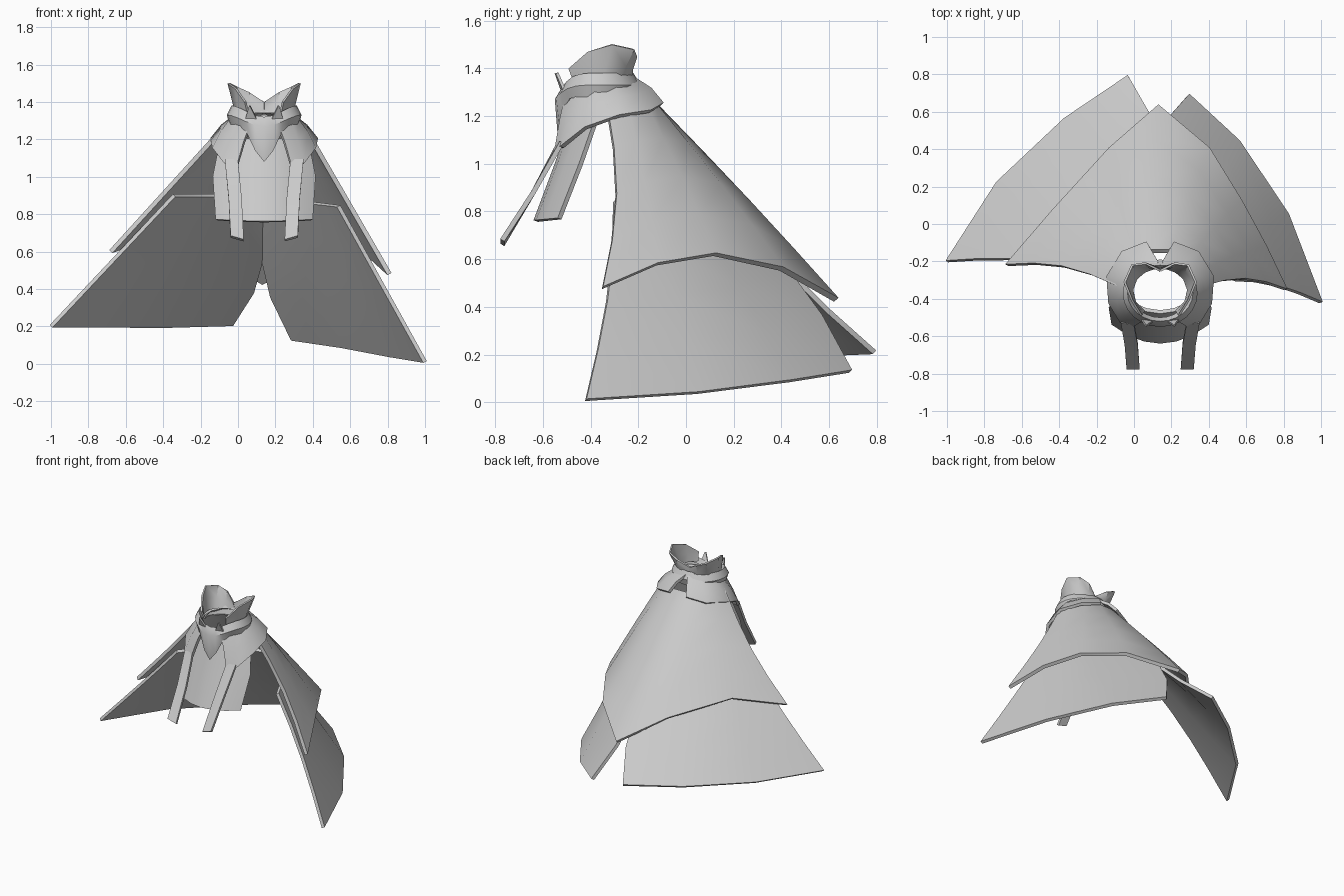
import bpy
from math import sin, cos, pi, radians
from mathutils import Vector

if "Cube" in bpy.data.objects:
    bpy.data.objects.remove(bpy.data.objects["Cube"])

# One plain cloth colour
cloth = bpy.data.materials.new("grey_cloth")
cloth.use_nodes = True
cloth.diffuse_color = (0.6, 0.6, 0.6, 1)
cloth.node_tree.nodes["Principled BSDF"].inputs["Base Color"].default_value = cloth.diffuse_color

CENTRE = 0.14  # the garment hangs around this x


def sheet(name, columns, thick=0.02, mirror=False, closed=False):
    """Loft a cloth sheet through columns of points, x measured from CENTRE."""
    rows, count = len(columns[0]), len(columns)
    verts = [tuple(p) for col in columns for p in col]
    faces = []
    for c in range(count if closed else count - 1):
        d = (c + 1) % count
        for r in range(rows - 1):
            faces.append((c * rows + r, c * rows + r + 1, d * rows + r + 1, d * rows + r))
    mesh = bpy.data.meshes.new(name)
    mesh.from_pydata(verts, [], faces)
    mesh.materials.append(cloth)
    ob = bpy.data.objects.new(name, mesh)
    ob.location.x = CENTRE
    bpy.context.collection.objects.link(ob)
    bpy.ops.object.select_all(action='DESELECT')
    bpy.context.view_layer.objects.active = ob
    ob.select_set(True)
    if thick:
        mod = ob.modifiers.new("thickness", 'SOLIDIFY')
        mod.thickness, mod.offset = thick, 0
        bpy.ops.object.modifier_apply(modifier=mod.name)
    if mirror:
        mod = ob.modifiers.new("mirror", 'MIRROR')
        bpy.ops.object.modifier_apply(modifier=mod.name)
    bpy.ops.object.mode_set(mode='EDIT')
    bpy.ops.mesh.select_all(action='SELECT')
    bpy.ops.mesh.normals_make_consistent(inside=False)
    bpy.ops.object.mode_set(mode='OBJECT')
    bpy.ops.object.shade_smooth_by_angle(angle=radians(40))
    return ob


def ring(angle, rx, ry, z, y=-0.36):
    a = radians(angle)
    return Vector((rx * cos(a), y + ry * sin(a), z))


def hang(neck, hem, start=0.0, bow=0.0, knee=None):
    """A column of cloth from the neck to the hem, optionally bowed back or bent."""
    hem = Vector(hem) - Vector((CENTRE, 0, 0))
    col = []
    for i in range(5):
        t = start + (1 - start) * i / 4
        p = neck.lerp(hem, t)
        if knee:
            p = neck.lerp(knee, t / 0.75) if t < 0.75 else knee.lerp(hem, (t - 0.75) * 4)
        col.append(p + Vector((0, bow * sin(pi * t), 0)))
    return col


# Upper cape: one piece with a pointed back
upper_hem = [(-0.68, -0.22, 0.6), (-0.43, 0.07, 0.69), (-0.13, 0.4, 0.59), (0.13, 0.63, 0.43),
             (0.4, 0.4, 0.56), (0.57, 0.12, 0.62), (0.7, -0.12, 0.58), (0.81, -0.35, 0.48)]
columns = []
for i, hem in enumerate(upper_hem):
    angle = 185 - 190 * i / (len(upper_hem) - 1)
    neck = ring(angle, 0.22, 0.18, 1.26, -0.32)
    columns.append(hang(neck, hem, bow=0.05 if i in (0, 7) else 0.01))
sheet("upper_cape", columns, 0.025)

# Lower cape: two tails parted at the back
knee = Vector((-0.01, 0.51, 0.46))
left_hem = [(1, -0.42, 0.01), (0.82, 0.05, 0.04), (0.56, 0.44, 0.09), (0.29, 0.69, 0.13)]
right_hem = [(-1, -0.2, 0.2), (-0.73, 0.22, 0.2), (-0.37, 0.56, 0.2), (-0.03, 0.79, 0.21)]
for name, hems, first in (("left_tail", left_hem, 0), ("right_tail", right_hem, 180)):
    columns = []
    for i, hem in enumerate(hems):
        neck = ring(first + (90 - first) * i / 3, 0.2, 0.15, 1.2, -0.32)
        bow = 0.06 if i == 0 else 0
        columns.append(hang(neck, hem, 0.3, bow, knee if i == 3 else None))
    sheet(name, columns, 0.022)

# Shoulder mantle, parted at the back
mantle_hem = [(0.07, -0.1, 1.25), (0.2, -0.15, 1.22), (0.28, -0.28, 1.2),
              (0.27, -0.42, 1.15), (0.21, -0.52, 1.07), (0.14, -0.54, 1.07)]
columns = []
for i, hem in enumerate(mantle_hem):
    top = ring(88 - 31 * i, 0.17, 0.15, 1.35 - 0.012 * i)
    middle = top.lerp(Vector(hem), 0.55) + Vector((0, 0, 0.015))
    columns.append([top, middle, hem])
sheet("mantle", columns, mirror=True)

# Long scarf ends hanging off the mantle
columns = []
for side in (0, 0.5, 1):
    columns.append([(0.21 - 0.07 * side, -0.52 - 0.01 * side, 1.09),
                    (0.19 - 0.07 * side, -0.64, 0.88),
                    (0.18 - 0.07 * side, -0.77, 0.68 - 0.02 * side)])
sheet("scarf_end", columns, mirror=True)

# Curved chest panel
columns = []
for i in range(-3, 4):
    u = i / 3
    curve = 0.1 * u * u
    columns.append([(0.23 * u, -0.47 + curve, 1.2),
                    (0.27 * u, -0.54 + curve, 1),
                    (0.255 * u, -0.63 + curve, 0.76 + 0.01 * u * u)])
sheet("chest_panel", columns)

# Neck wrap, drawn down to a point at the front
columns = []
for i in range(24):
    angle = 15 * i
    front = max(0, -sin(radians(angle)))
    dip = 0.06 * front ** 4
    drop = 0.2 * front ** 10
    columns.append([ring(angle, 0.15, 0.13, 1.34 - dip, -0.37),
                    ring(angle, 0.175, 0.15, 1.38 - dip, -0.37),
                    ring(angle, 0.2, 0.18, 1.33 - dip, -0.37),
                    ring(angle, 0.185, 0.165, 1.28 - drop, -0.37),
                    ring(angle, 0.16, 0.14, 1.29 - drop * 0.9, -0.37)])
sheet("neck_wrap", columns, 0, closed=True)

# Small upright points on the front of the wrap
sheet("wrap_point", [[(0.04, -0.52, 1.31), (0.075, -0.545, 1.38)],
                     [(0.1, -0.51, 1.31), (0.08, -0.54, 1.38)]], 0.012, mirror=True)

# Flared stand collar, dipping at the back
collar_top = [(0, -0.25, 1.4), (0.08, -0.21, 1.45), (0.15, -0.22, 1.48),
              (0.19, -0.31, 1.5), (0.15, -0.41, 1.47), (0.1, -0.49, 1.4)]
columns = []
for i, top in enumerate(collar_top):
    base = ring(90 - 29 * i, 0.15, 0.13, 1.34)
    columns.append([base, base.lerp(Vector(top), 0.5), top])
sheet("stand_collar", columns, 0.012, mirror=True)
